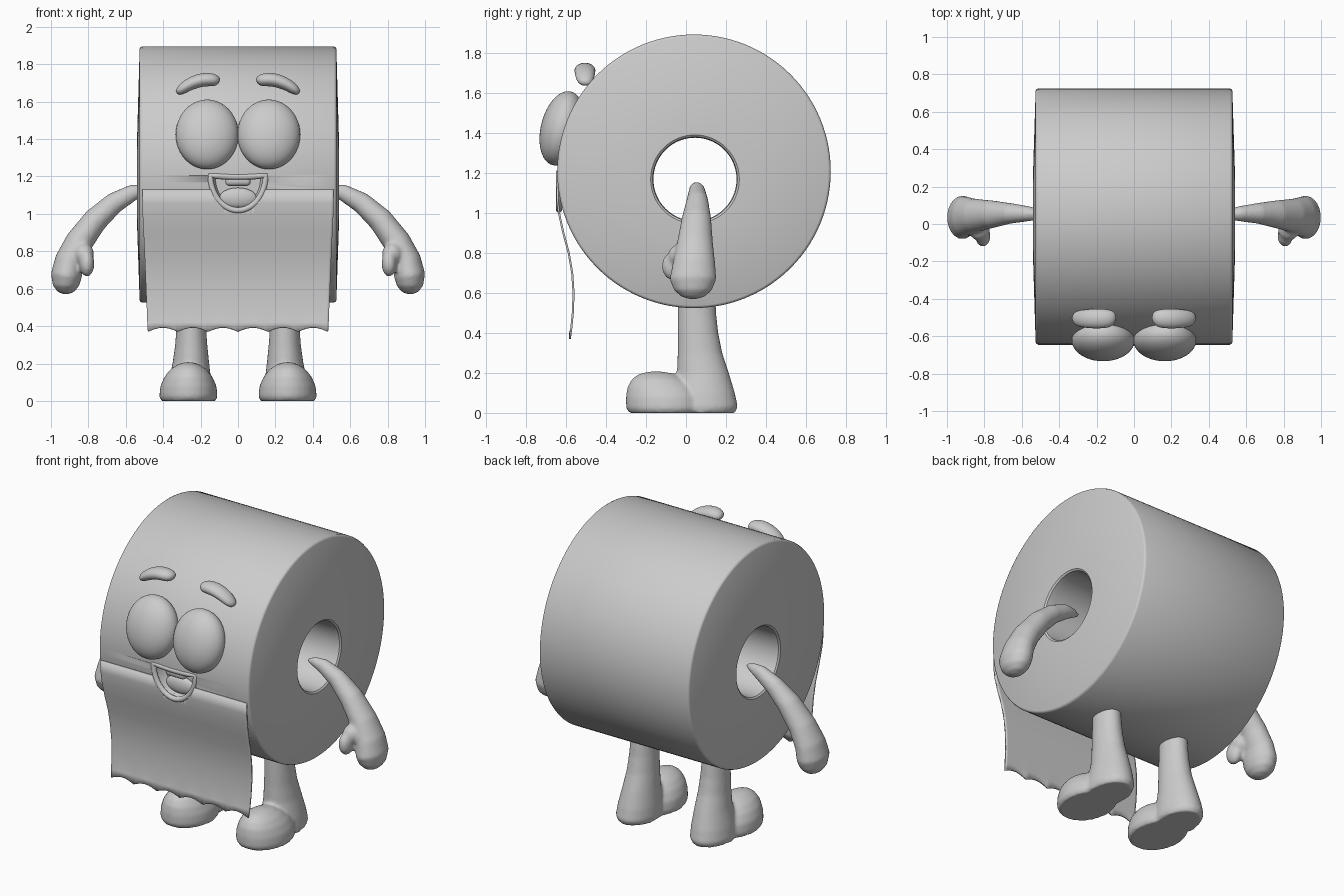
import bpy, bmesh, math
from mathutils import Vector, Matrix

if "Cube" in bpy.data.objects:
    bpy.data.objects.remove(bpy.data.objects["Cube"])


def finish(bm, name, angle=40):
    bmesh.ops.recalc_face_normals(bm, faces=bm.faces)
    me = bpy.data.meshes.new(name)
    bm.to_mesh(me)
    bm.free()
    ob = bpy.data.objects.new(name, me)
    bpy.context.collection.objects.link(ob)
    bpy.ops.object.select_all(action='DESELECT')
    ob.select_set(True)
    bpy.context.view_layer.objects.active = ob
    bpy.ops.object.shade_smooth_by_angle(angle=math.radians(angle))
    return ob


def loft(bm, rings, closed=False):
    """Bridge rings of points; close into a torus or cap both ends."""
    vs = [[bm.verts.new(p) for p in r] for r in rings]
    n = len(vs[0])
    pairs = list(zip(vs, vs[1:])) + ([(vs[-1], vs[0])] if closed else [])
    for a, b in pairs:
        for i in range(n):
            j = (i + 1) % n
            bm.faces.new((a[i], a[j], b[j], b[i]))
    if not closed:
        bm.faces.new(vs[0])
        bm.faces.new(vs[-1])


def ellipse(c, u, v, n=32):
    c, u, v = Vector(c), Vector(u), Vector(v)
    return [c + u * math.cos(2 * math.pi * i / n) + v * math.sin(2 * math.pi * i / n)
            for i in range(n)]


def ball(bm, c, r, tilt=0):
    m = Matrix.Translation(c) @ Matrix.Rotation(tilt, 4, 'X') @ Matrix.Diagonal((*r, 1))
    bmesh.ops.create_uvsphere(bm, u_segments=40, v_segments=24, radius=1, matrix=m)


def fuse(ob, voxel=0.011, smooth=4):
    """Melt overlapping solids into one soft skin."""
    m = ob.modifiers.new("fuse", 'REMESH')
    m.mode, m.voxel_size, m.use_smooth_shade = 'VOXEL', voxel, True
    s = ob.modifiers.new("soften", 'SMOOTH')
    s.factor, s.iterations = 0.5, smooth


def tube_rings(pts, s=1):
    """Elliptical sections along a path in the xz plane: (x, y, z, r_in_plane, r_y)."""
    rings = []
    for i, (x, y, z, r, ry) in enumerate(pts):
        a, b = pts[max(i - 1, 0)], pts[min(i + 1, len(pts) - 1)]
        t = Vector((s * (b[0] - a[0]), 0, b[2] - a[2])).normalized()
        rings.append(ellipse((s * x, y, z), Vector((-t.z, 0, t.x)) * r, (0, ry, 0)))
    return rings


# Roll body with through hole and slightly coned ends
OUT, HOLE = (0.04, 1.21), (0.045, 1.17)
half = [(0.50, 0.208, HOLE), (0.532, 0.212, HOLE), (0.54, 0.222, HOLE),
        (0.526, 0.672, OUT), (0.522, 0.68, OUT), (0.512, 0.685, OUT)]
prof = [(-x, r, c) for x, r, c in half] + [(x, r, c) for x, r, c in reversed(half)]
bm = bmesh.new()
loft(bm, [ellipse((x, *c), (0, r, 0), (0, 0, r), 112) for x, r, c in prof], closed=True)
roll = finish(bm, "paper_roll")

# Loose hanging sheet with a scalloped hem
sheet_prof = [(-0.643, 1.13, .512), (-0.643, 1.06, .511), (-0.636, 1.0, .51), (-0.614, 0.9, .505),
              (-0.587, 0.8, .50), (-0.570, 0.7, .496), (-0.563, 0.6, .492),
              (-0.567, 0.5, .488), (-0.575, 0.42, .485), (-0.582, 0.37, .482)]
bm = bmesh.new()
N = 72
rows = []
for k, (y, z, w) in enumerate(sheet_prof):
    row = []
    for i in range(N + 1):
        t = i / N
        dz = 0.022 * abs(math.sin(t * math.pi * 6)) if k == len(sheet_prof) - 1 else 0
        row.append(bm.verts.new((w * (2 * t - 1), y, z + dz)))
    rows.append(row)
for a, b in zip(rows, rows[1:]):
    for i in range(N):
        bm.faces.new((a[i], a[i + 1], b[i + 1], b[i]))
sheet = finish(bm, "hanging_sheet")
m = sheet.modifiers.new("thickness", 'SOLIDIFY')
m.thickness, m.offset = 0.01, 0


# Mouth opening cut into roll and sheet
def mouth_outline(y, w, top, h, n=28):
    arc = [(w * math.cos(math.pi * i / n), y, top - h * math.sin(math.pi * i / n))
           for i in range(n + 1)]
    return arc + [(w * t, y, top - 0.008 + 0.008 * t * t) for t in (-.75, -.5, -.25, 0, .25, .5, .75)]


bm = bmesh.new()
loft(bm, [mouth_outline(-0.80, .148, 1.205, .185), mouth_outline(-0.62, .145, 1.203, .18),
          mouth_outline(-0.565, .12, 1.19, .145)])
cutter = finish(bm, "mouth_cutter")
cutter.hide_render = True
for ob in (sheet, roll):
    m = ob.modifiers.new("mouth", 'BOOLEAN')
    m.operation, m.object, m.solver = 'DIFFERENCE', cutter, 'EXACT'
    bpy.context.view_layer.objects.active = ob
    for mod in [x.name for x in ob.modifiers if x.type in ('SOLIDIFY', 'BOOLEAN')]:
        bpy.ops.object.modifier_apply(modifier=mod)
bpy.data.objects.remove(cutter)

# Soft lip around the mouth
cu = bpy.data.curves.new("mouth_lip", 'CURVE')
cu.dimensions, cu.bevel_depth, cu.bevel_resolution = '3D', 0.016, 4
pts = mouth_outline(-0.636, .148, 1.206, .187)
sp = cu.splines.new('POLY')
sp.points.add(len(pts) - 1)
for p, co in zip(sp.points, pts):
    p.co = (*co, 1)
sp.use_cyclic_u = True
bpy.context.collection.objects.link(bpy.data.objects.new("mouth_lip", cu))

# Tongue and tooth
bm = bmesh.new()
ball(bm, (0, -0.575, 1.085), (0.10, 0.03, 0.055))
finish(bm, "tongue")
bm = bmesh.new()
bmesh.ops.create_cube(bm, size=1, matrix=Matrix.Translation((0, -0.61, 1.177)) @
                      Matrix.Diagonal((0.135, 0.06, 0.055, 1)))
bmesh.ops.bevel(bm, geom=bm.edges[:], offset=0.022, segments=4, affect='EDGES', profile=0.5)
finish(bm, "tooth")

brow = [(.10, -.50, 1.705, .012, .016), (.108, -.502, 1.71, .026, .036),
        (.135, -.506, 1.718, .036, .05), (.19, -.506, 1.719, .037, .053),
        (.25, -.506, 1.70, .035, .051), (.30, -.506, 1.668, .028, .043),
        (.318, -.504, 1.652, .020, .03), (.326, -.502, 1.645, .008, .012)]
arm = [(.46, .045, 1.13, .010, .010), (.50, .05, 1.128, .028, .026), (.56, .055, 1.115, .044, .040),
       (.66, .057, 1.06, .056, .055), (.76, .052, .97, .066, .074), (.85, .045, .85, .074, .090),
       (.90, .04, .75, .079, .106), (.918, .035, .67, .083, .117), (.920, .035, .615, .070, .095),
       (.920, .035, .583, .044, .060), (.920, .035, .570, .012, .018)]
# z, y centre, y radius, x centre, x radius
leg = [(0, .08, .165, .26, .115), (.03, .088, .172, .26, .122), (.10, .088, .157, .257, .115),
       (.20, .085, .130, .252, .098), (.30, .07, .112, .25, .086), (.40, .06, .102, .25, .079),
       (.50, .055, .096, .25, .074), (.57, .055, .094, .25, .072)]
toe = [(0, -.10, .185, .265, .146), (.025, -.10, .20, .265, .156), (.08, -.105, .196, .265, .150),
       (.13, -.12, .173, .265, .128), (.17, -.135, .135, .265, .096), (.195, -.145, .09, .265, .058),
       (.207, -.15, .03, .265, .02)]

for s, side in ((-1, "left"), (1, "right")):
    # Eye
    bm = bmesh.new()
    ball(bm, (s * .165, -.622, 1.425), (.168, .105, .19), math.radians(-14))
    finish(bm, "eye_" + side)
    # Eyebrow
    bm = bmesh.new()
    loft(bm, tube_rings(brow, s))
    ob = finish(bm, "eyebrow_" + side, 80)
    ob.modifiers.new("round", 'SUBSURF').levels = 1
    # Arm with mitten hand and thumb
    bm = bmesh.new()
    loft(bm, tube_rings(arm, s))
    ball(bm, (s * .808, -.065, .735), (.040, .056, .07))
    ball(bm, (s * .825, -.03, .785), (.055, .06, .06))
    fuse(finish(bm, "arm_" + side))
    # Leg and shoe
    bm = bmesh.new()
    for shape in (leg, toe):
        loft(bm, [ellipse((s * xc, yc, z), (rx, 0, 0), (0, ry, 0)) for z, yc, ry, xc, rx in shape])
    fuse(finish(bm, "leg_" + side))
